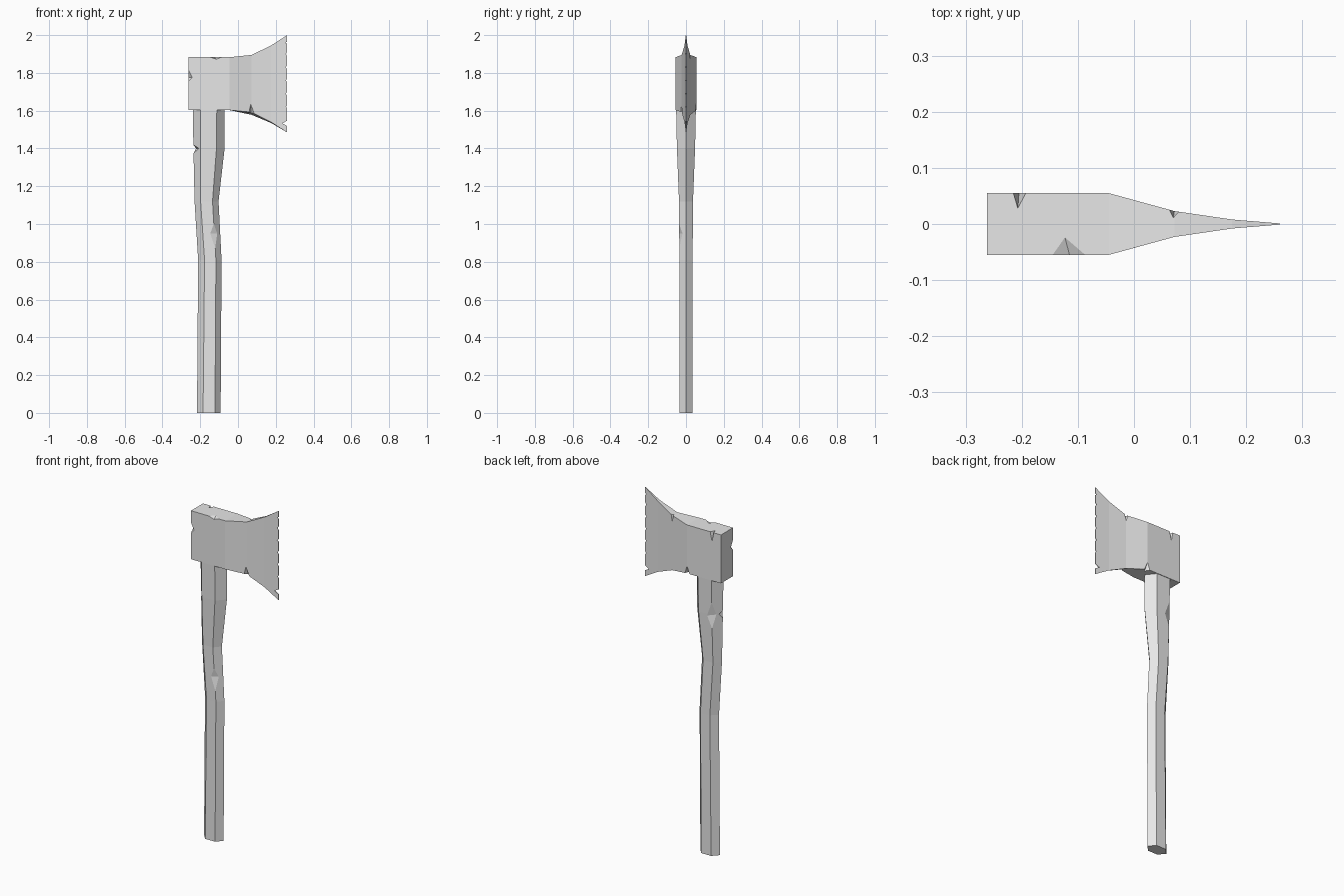
import bpy, bmesh
from mathutils import Vector

cube = bpy.data.objects.get("Cube")
if cube:
    bpy.data.objects.remove(cube, do_unlink=True)

grey = bpy.data.materials.new("plain_grey")
grey.use_nodes = True
colour = (0.8, 0.8, 0.8, 1)
grey.diffuse_color = colour
for node in grey.node_tree.nodes:
    if node.type == "BSDF_PRINCIPLED":
        node.inputs["Base Color"].default_value = colour


def add_object(name, bm):
    bmesh.ops.recalc_face_normals(bm, faces=bm.faces[:])
    mesh = bpy.data.meshes.new(name)
    bm.to_mesh(mesh)
    bm.free()
    mesh.materials.append(grey)
    obj = bpy.data.objects.new(name, mesh)
    bpy.context.scene.collection.objects.link(obj)
    return obj


def loft(name, rings):
    """Skin a run of rings and cap both ends."""
    bm = bmesh.new()
    loops = [[bm.verts.new(p) for p in ring] for ring in rings]
    for a, b in zip(loops, loops[1:]):
        n = len(a)
        for i in range(n):
            j = (i + 1) % n
            bm.faces.new((a[i], a[j], b[j], b[i]))
    bm.faces.new(loops[0])
    bm.faces.new(loops[-1])
    return add_object(name, bm)


def cut_chips(obj, chips):
    """Each chip is two points on an edge and two points on its sides."""
    bm = bmesh.new()
    for chip in chips:
        pts = [Vector(p) for p in chip]
        mid = (pts[2] + pts[3]) / 2
        a, b, c, d = [bm.verts.new(mid + (p - mid) * 1.4) for p in pts]
        for face in ((a, b, c), (a, b, d), (a, c, d), (b, c, d)):
            bm.faces.new(face)
    # Each island gets outward normals
    cutter = add_object(obj.name + "_cutter", bm)
    cutter.hide_render = True
    mod = obj.modifiers.new("chips", "BOOLEAN")
    mod.operation = "DIFFERENCE"
    mod.solver = "EXACT"
    mod.use_self = True
    mod.object = cutter
    graph = bpy.context.evaluated_depsgraph_get()
    result = bpy.data.meshes.new_from_object(obj.evaluated_get(graph))
    obj.modifiers.clear()
    obj.data = result
    bpy.data.objects.remove(cutter, do_unlink=True)


# Axe head: x, half thickness, front bottom, back bottom, top
head = loft("axe_head", [
    [(x, -t, front), (x, t, back), (x, t, top), (x, -t, top)]
    for x, t, front, back, top in (
        (-0.262, 0.055, 1.603, 1.603, 1.883),
        (-0.045, 0.055, 1.603, 1.603, 1.883),
        (0.072, 0.023, 1.592, 1.578, 1.895),
        (0.175, 0.008, 1.54, 1.535, 1.945),
        (0.26, 0.001, 1.485, 1.485, 2.0))])

# Head chips: corner nicks, then nicks along the cutting edge
head_chips = [
    ((-0.215, 0.055, 1.883), (-0.193, 0.055, 1.883), (-0.207, 0.028, 1.883), (-0.205, 0.055, 1.83)),
    ((-0.145, -0.055, 1.883), (-0.087, -0.055, 1.883), (-0.123, -0.024, 1.883), (-0.115, -0.055, 1.872)),
    ((0.063, 0.026, 1.894), (0.08, 0.022, 1.898), (0.07, 0.011, 1.895), (0.072, 0.023, 1.86)),
    ((0.058, -0.027, 1.593), (0.085, -0.021, 1.586), (0.07, -0.005, 1.585), (0.068, -0.024, 1.635)),
    ((-0.262, -0.055, 1.815), (-0.262, -0.055, 1.755), (-0.262, -0.035, 1.775), (-0.242, -0.055, 1.775)),
    ((-0.06, 0.055, 1.603), (-0.03, 0.051, 1.602), (-0.045, 0.03, 1.603), (-0.045, 0.055, 1.645)),
]
for z, half, depth in ((1.96, 0.006, 0.008), (1.9, 0.01, 0.007), (1.83, 0.008, 0.009),
                       (1.76, 0.01, 0.006), (1.69, 0.008, 0.008), (1.62, 0.007, 0.006),
                       (1.533, 0.014, 0.025)):
    head_chips.append(((0.26, 0, z - half), (0.26, 0, z + half),
                       (0.26 - depth, -0.007, z), (0.26 - depth, 0.007, z)))
cut_chips(head, head_chips)

# Bent six-sided handle: height, four x positions, half depth
handle = loft("handle", [
    [(x0, 0, z), (x1, -t, z), (x2, -t, z), (x3, 0, z), (x2, t, z), (x1, t, z)]
    for z, x0, x1, x2, x3, t in (
        (0, -0.217, -0.185, -0.122, -0.092, 0.035),
        (0.81, -0.211, -0.177, -0.117, -0.087, 0.035),
        (1.12, -0.23, -0.198, -0.135, -0.103, 0.037),
        (1.4, -0.236, -0.198, -0.114, -0.071, 0.048),
        (1.65, -0.24, -0.198, -0.112, -0.071, 0.053))])

# Handle chips
cut_chips(handle, [
    ((-0.237, 0, 1.42), (-0.235, 0, 1.375), (-0.207, -0.038, 1.4), (-0.222, 0.018, 1.4)),
    ((-0.198, 0.049, 1.47), (-0.198, 0.045, 1.32), (-0.17, 0.047, 1.39), (-0.214, 0.028, 1.4)),
    ((-0.124, -0.036, 1.01), (-0.119, -0.035, 0.87), (-0.147, -0.036, 0.95), (-0.109, -0.018, 0.95)),
])
